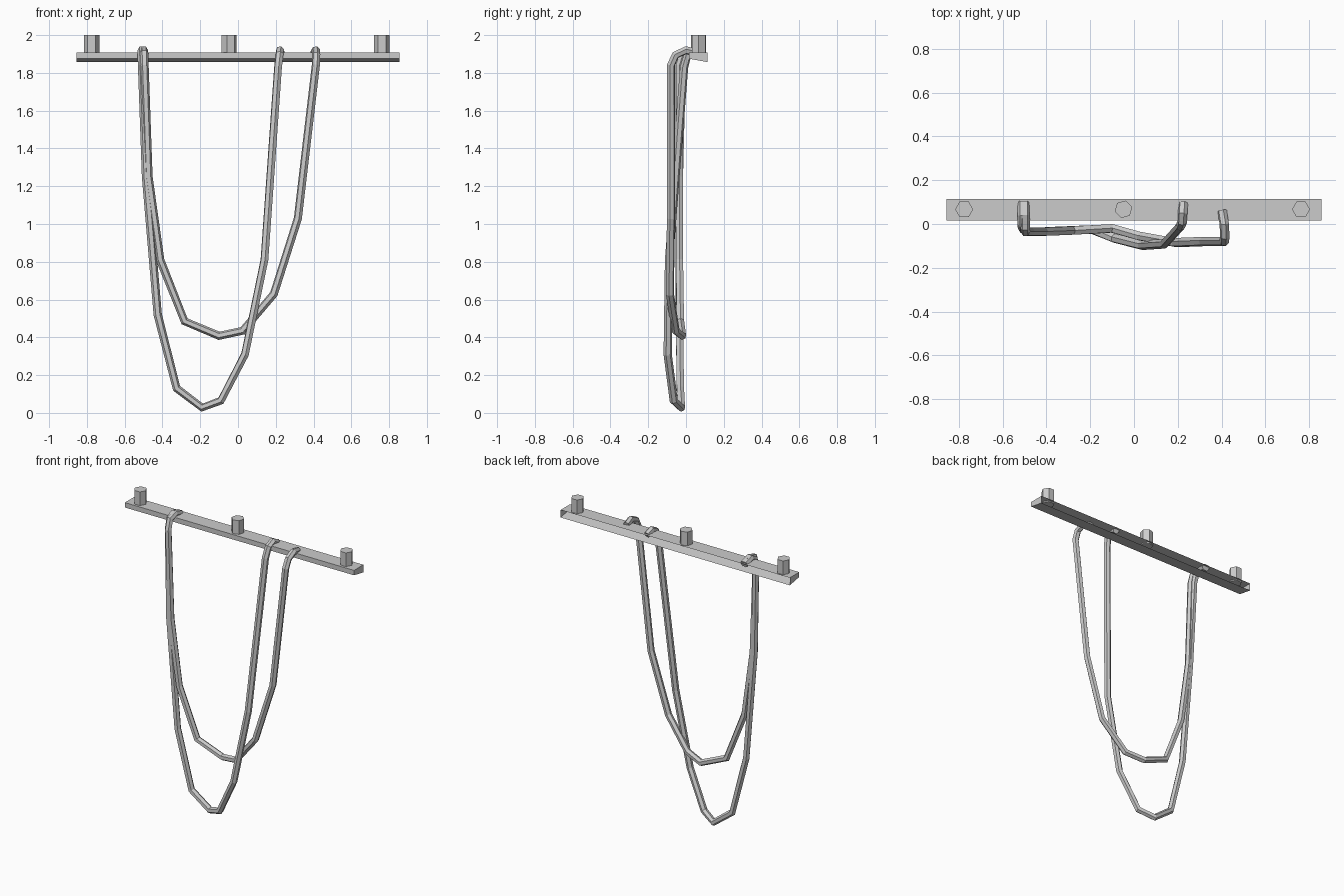
import bpy, bmesh, math

if "Cube" in bpy.data.objects:
    bpy.data.objects.remove(bpy.data.objects["Cube"])


def mesh_object(name, bm):
    me = bpy.data.meshes.new(name)
    bmesh.ops.recalc_face_normals(bm, faces=bm.faces)
    bm.to_mesh(me)
    bm.free()
    ob = bpy.data.objects.new(name, me)
    bpy.context.collection.objects.link(ob)
    return ob


# Rail: box with a sloping underside and an open back
profile = [(0.115, 1.857), (0.015, 1.875), (0.015, 1.908), (0.115, 1.908)]
bm = bmesh.new()
ends = [[bm.verts.new((x, y, z)) for y, z in profile] for x in (-0.855, 0.855)]
for end in ends:
    bm.faces.new(end)
for i in range(3):
    bm.faces.new((ends[0][i], ends[0][i + 1], ends[1][i + 1], ends[1][i]))
mesh_object("rail", bm)

# Hexagonal bolts on top of the rail
for i, (x, turn) in enumerate([(-0.775, 30), (-0.048, 45), (0.762, 30)]):
    bpy.ops.mesh.primitive_cylinder_add(
        vertices=6, radius=0.041, depth=0.1,
        location=(x, 0.067, 1.95), rotation=(0, 0, math.radians(turn)))
    bpy.context.object.name = f"bolt_{i + 1}"


# Hanging ropes: six-sided tubes swept along a path
def rope(name, points):
    cu = bpy.data.curves.new(name, 'CURVE')
    cu.dimensions = '3D'
    cu.bevel_depth = 0.022
    cu.bevel_resolution = 1
    cu.use_fill_caps = True
    sp = cu.splines.new('POLY')
    sp.points.add(len(points) - 1)
    for p, co in zip(sp.points, points):
        p.co = (*co, 1)
    sp.use_smooth = False
    ob = bpy.data.objects.new(name, cu)
    bpy.context.collection.objects.link(ob)
    bpy.ops.object.select_all(action='DESELECT')
    ob.select_set(True)
    bpy.context.view_layer.objects.active = ob
    bpy.ops.object.convert(target='MESH')
    for f in bpy.context.object.data.polygons:
        f.use_smooth = False


rope("long_rope", [
    (-0.51, 0.10, 1.90), (-0.51, 0.04, 1.92), (-0.51, 0.0, 1.90),
    (-0.508, -0.02, 1.84), (-0.487, -0.035, 1.25), (-0.425, -0.035, 0.52),
    (-0.325, -0.03, 0.13), (-0.19, -0.025, 0.028), (-0.09, -0.065, 0.065),
    (0.037, -0.097, 0.31), (0.14, -0.09, 0.81), (0.212, -0.01, 1.83),
    (0.22, 0.01, 1.90), (0.222, 0.05, 1.92), (0.225, 0.095, 1.90)])

rope("short_rope", [
    (-0.498, 0.10, 1.90), (-0.498, 0.04, 1.92), (-0.497, -0.015, 1.905),
    (-0.495, -0.035, 1.84), (-0.474, -0.035, 1.25), (-0.412, -0.035, 0.81),
    (-0.283, -0.03, 0.485), (-0.10, -0.02, 0.408), (0.025, -0.055, 0.435),
    (0.19, -0.085, 0.63), (0.317, -0.08, 1.03), (0.412, -0.08, 1.84),
    (0.414, -0.055, 1.895), (0.412, 0.0, 1.92), (0.402, 0.06, 1.905)])
